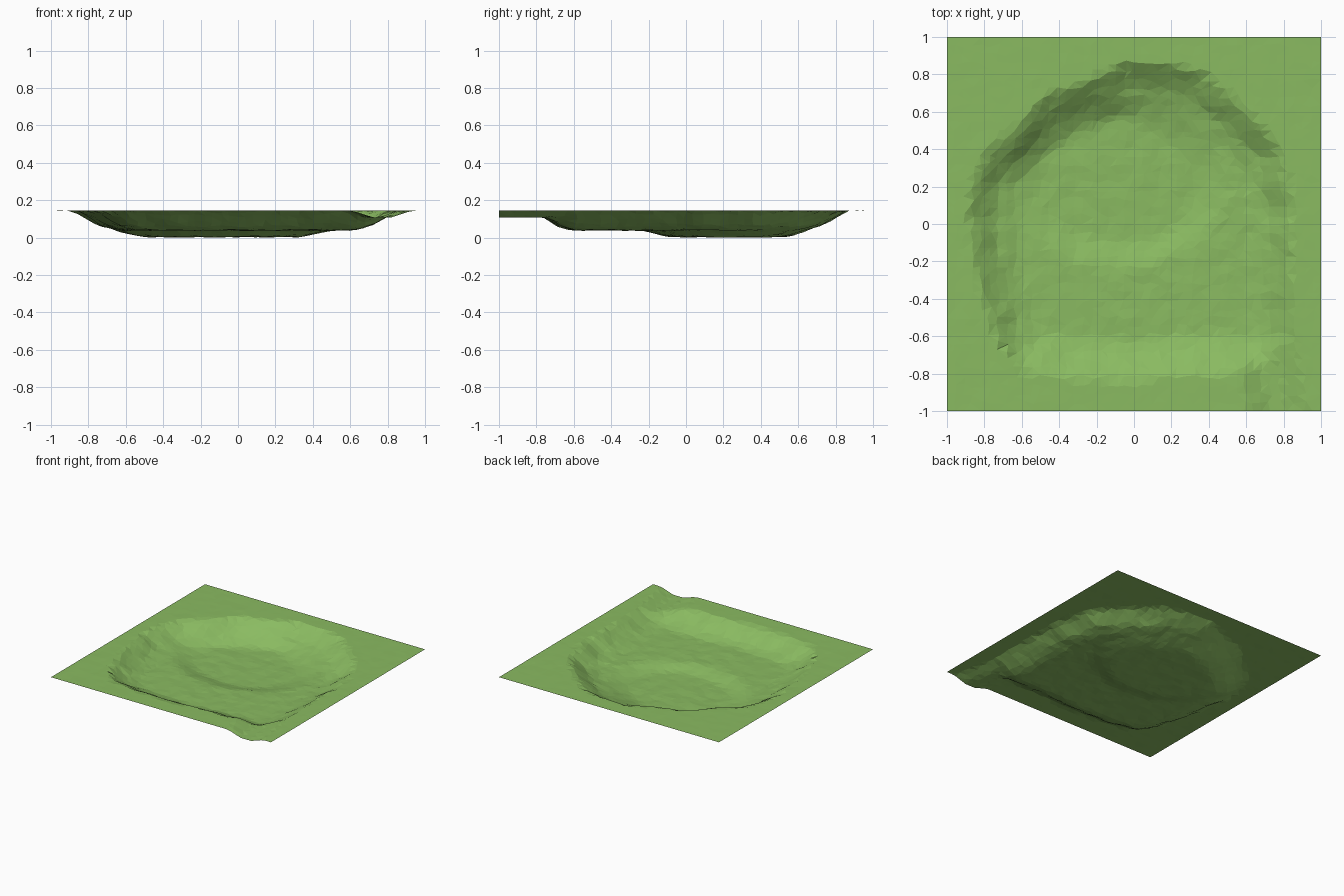
import bpy, bmesh, random
from math import hypot
from mathutils import Vector, noise
from mathutils.geometry import intersect_point_line

cube = bpy.data.objects.get("Cube")
if cube:
    bpy.data.objects.remove(cube, do_unlink=True)
random.seed(4)

LEVEL = 0.145   # height of the flat meadow
SHELF = 0.04    # height of the shelf inside the basin
CELLS = 44

# Outline of the basin rim
RIM = [Vector(p) for p in (
    (-0.88, 0.0), (-0.86, 0.24), (-0.79, 0.38), (-0.62, 0.52), (-0.47, 0.69),
    (-0.24, 0.76), (-0.05, 0.86), (0.2, 0.85), (0.38, 0.8), (0.6, 0.6),
    (0.79, 0.4), (0.84, 0.1), (0.84, -0.3), (0.85, -0.62), (0.72, -0.8),
    (0.3, -0.8), (0.0, -0.83), (-0.35, -0.82), (-0.62, -0.77), (-0.76, -0.58),
    (-0.84, -0.25))]

# Wall profile: distance inside the rim, height
WALL = [(0, LEVEL), (0.07, 0.103), (0.13, 0.066), (0.22, SHELF)]
# Outlet channel profile: distance from its centre line, height
CHANNEL = [(0.05, 0.108), (0.09, 0.122), (0.16, LEVEL)]


def interpolate(profile, d):
    if d <= profile[0][0]:
        return profile[0][1]
    for (a, za), (b, zb) in zip(profile, profile[1:]):
        if d < b:
            return za + (zb - za) * (d - a) / (b - a)
    return profile[-1][1]


def rim_distance(p):
    """Distance to the rim, positive inside it."""
    best, inside = 9.0, False
    for a, b in zip(RIM, RIM[1:] + RIM[:1]):
        q, t = intersect_point_line(p, a, b)
        q = a.lerp(b, min(max(t, 0), 1))
        best = min(best, (p - q.to_2d()).length)
        if (a.y > p.y) != (b.y > p.y):
            if p.x < a.x + (b.x - a.x) * (p.y - a.y) / (b.y - a.y):
                inside = not inside
    return best if inside else -best


def height(x, y):
    d = rim_distance(Vector((x, y)))
    rough = noise.noise(Vector((x * 7, y * 7, 0)))
    # Uneven wall
    z = interpolate(WALL, d + 0.022 * rough if d > 0.02 else d)
    # Deep pool sunk into the shelf
    e = hypot((x + 0.08) / 0.5, (y - 0.22) / 0.38)
    t = min(max((1.25 - e) / 0.47, 0), 1)
    z -= 0.036 * t * t * (3 - 2 * t)
    # Outlet channel to the front edge
    if y < -0.62:
        z = min(z, interpolate(CHANNEL, abs(x - 0.77 - 0.2 * (y + 1) * (y > -0.95) * -1)))
    # Fine ground roughness
    bump = noise.noise(Vector((x * 11, y * 11, 5)))
    return z + bump * (0.005 if d > 0.05 else 0.0015)


# Ground sheet: a jittered triangle grid shaped by the height rule
bm = bmesh.new()
bmesh.ops.create_grid(bm, x_segments=CELLS, y_segments=CELLS, size=1)
for v in bm.verts:
    if not v.is_boundary:
        v.co.x += random.uniform(-0.012, 0.012)
        v.co.y += random.uniform(-0.012, 0.012)
    v.co.z = height(v.co.x, v.co.y)
    if v.is_boundary and v.co.z > LEVEL - 0.004:
        v.co.z = LEVEL
    v.co.z = min(max(v.co.z, 0), LEVEL + 0.001)
bmesh.ops.triangulate(bm, faces=bm.faces[:], quad_method='SHORT_EDGE')
lowest = min(v.co.z for v in bm.verts)
bmesh.ops.translate(bm, verts=bm.verts[:], vec=(0, 0, -lowest))
bm.normal_update()

mesh = bpy.data.meshes.new("grass_basin")
bm.to_mesh(mesh)
bm.free()
ground = bpy.data.objects.new("grass_basin", mesh)
bpy.context.collection.objects.link(ground)

# Grass colour
grass = bpy.data.materials.new("grass green")
grass.use_nodes = True
colour = (0.255, 0.495, 0.120, 1)
grass.diffuse_color = colour
grass.node_tree.nodes["Principled BSDF"].inputs["Base Color"].default_value = colour
mesh.materials.append(grass)
